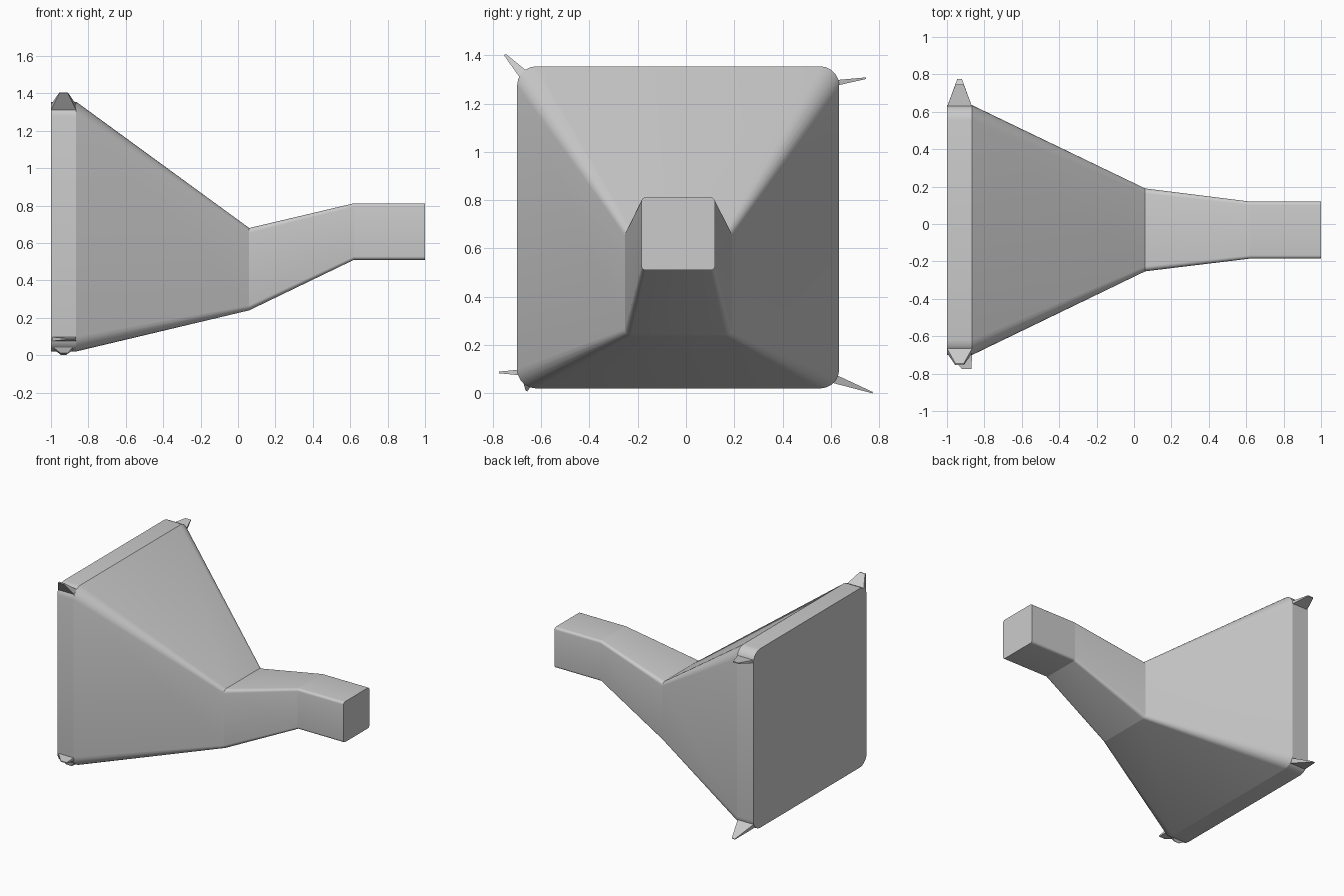
import bpy, bmesh, math

if "Cube" in bpy.data.objects:
    bpy.data.objects.remove(bpy.data.objects["Cube"])


def finish(bm, name):
    bmesh.ops.recalc_face_normals(bm, faces=bm.faces)
    mesh = bpy.data.meshes.new(name)
    bm.to_mesh(mesh)
    bm.free()
    obj = bpy.data.objects.new(name, mesh)
    bpy.context.collection.objects.link(obj)
    return obj


def rounded_rect(y0, y1, z0, z1, steps=5):
    """Rounded rectangle outline with a radius proportional to its width."""
    r = 0.06 * (y1 - y0)
    centres = [(y1 - r, z1 - r), (y0 + r, z1 - r), (y0 + r, z0 + r), (y1 - r, z0 + r)]
    pts = []
    for q, (cy, cz) in enumerate(centres):
        for i in range(steps + 1):
            a = math.pi / 2 * (q + i / steps)
            pts.append((cy + r * math.cos(a), cz + r * math.sin(a)))
    return pts


# Horn: rim, flare, throat and square neck, lofted along x
sections = [
    (-1.00, -0.70, 0.635, 0.02, 1.355),
    (-0.865, -0.70, 0.635, 0.02, 1.355),
    (0.06, -0.253, 0.19, 0.24, 0.68),
    (0.62, -0.185, 0.12, 0.51, 0.812),
    (1.00, -0.185, 0.12, 0.51, 0.812),
]
bm = bmesh.new()
rings = [[bm.verts.new((x, y, z)) for y, z in rounded_rect(*box)] for x, *box in sections]
n = len(rings[0])
for a, b in zip(rings, rings[1:]):
    for i in range(n):
        j = (i + 1) % n
        bm.faces.new((a[i], a[j], b[j], b[i])).smooth = True
bm.faces.new(rings[0])
bm.faces.new(rings[-1])
for ring in rings:
    for i in range(n):
        bm.edges.get((ring[i], ring[(i + 1) % n])).smooth = False
finish(bm, "horn_body")


# Corner tabs: tapered wedges from the rim width to a narrow tip
def tab(name, base, tip, tip_x=(-0.955, -0.91), base_x=(-1.0, -0.865)):
    bm = bmesh.new()
    loops = []
    for (p, q), (xa, xb) in ((base, base_x), (tip, tip_x)):
        loops.append([bm.verts.new((x, *pt)) for x, pt in ((xa, p), (xb, p), (xb, q), (xa, q))])
    a, b = loops
    for i in range(4):
        j = (i + 1) % 4
        bm.faces.new((a[i], a[j], b[j], b[i]))
    bm.faces.new(a)
    bm.faces.new(b)
    finish(bm, name)


tab("tab_top_front", ((-0.69, 1.31), (-0.665, 1.34)), ((-0.755, 1.402), (-0.745, 1.405)))
tab("tab_top_back", ((0.625, 1.275), (0.625, 1.298)), ((0.745, 1.302), (0.745, 1.309)))
tab("tab_bottom_back", ((0.60, 0.045), (0.625, 0.075)), ((0.772, 0.0), (0.775, 0.005)), (-0.945, -0.92))
tab("tab_bottom_front", ((-0.69, 0.075), (-0.69, 0.098)), ((-0.775, 0.083), (-0.775, 0.09)), (-0.92, -0.87))
tab("spur_bottom_front", ((-0.673, 0.04), (-0.645, 0.025)), ((-0.665, 0.012), (-0.658, 0.008)), (-0.95, -0.91), (-0.985, -0.885))
